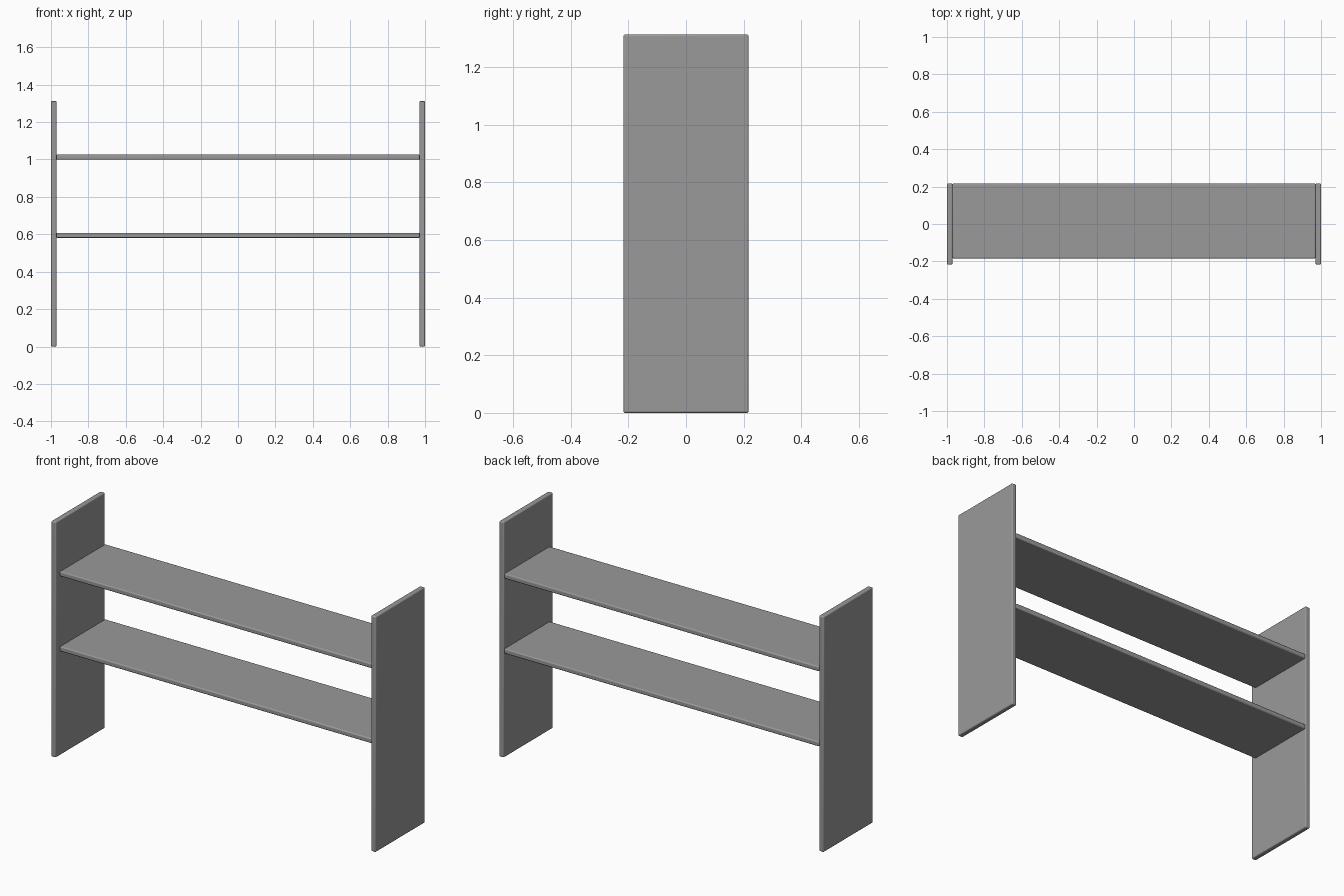
import bpy

cube = bpy.data.objects.get("Cube")
if cube:
    bpy.data.objects.remove(cube, do_unlink=True)

# Single grey finish
GREY = (0.32, 0.32, 0.32, 1)
grey = bpy.data.materials.new("grey board")
grey.use_nodes = True
grey.diffuse_color = GREY
grey.node_tree.nodes["Principled BSDF"].inputs["Base Color"].default_value = GREY


def board(name, low, high, edge=0.006):
    """Box between two corners with slightly rounded edges."""
    size = [h - l for l, h in zip(low, high)]
    centre = [(l + h) / 2 for l, h in zip(low, high)]
    bpy.ops.mesh.primitive_cube_add(size=1, location=centre)
    ob = bpy.context.object
    ob.name = name
    ob.scale = size
    bpy.ops.object.transform_apply(location=False, rotation=False, scale=True)
    bevel = ob.modifiers.new("rounded edges", "BEVEL")
    bevel.width = edge
    bevel.segments = 3
    ob.data.materials.append(grey)
    bpy.ops.object.shade_smooth_by_angle()
    return ob


HEIGHT, DEPTH, THICK = 1.312, 0.217, 0.029

# Upright end panels
for name, side in (("left_panel", 1), ("right_panel", -1)):
    x = side * (1 - THICK / 2)
    board(name, (x - THICK / 2, -DEPTH, 0), (x + THICK / 2, DEPTH, HEIGHT))

# Shelves, set back from the front and flush with the back
inner = 1 - THICK
for name, z in (("lower_shelf", 0.581), ("upper_shelf", 0.999)):
    board(name, (-inner, -0.184, z), (inner, DEPTH, z + 0.027))
